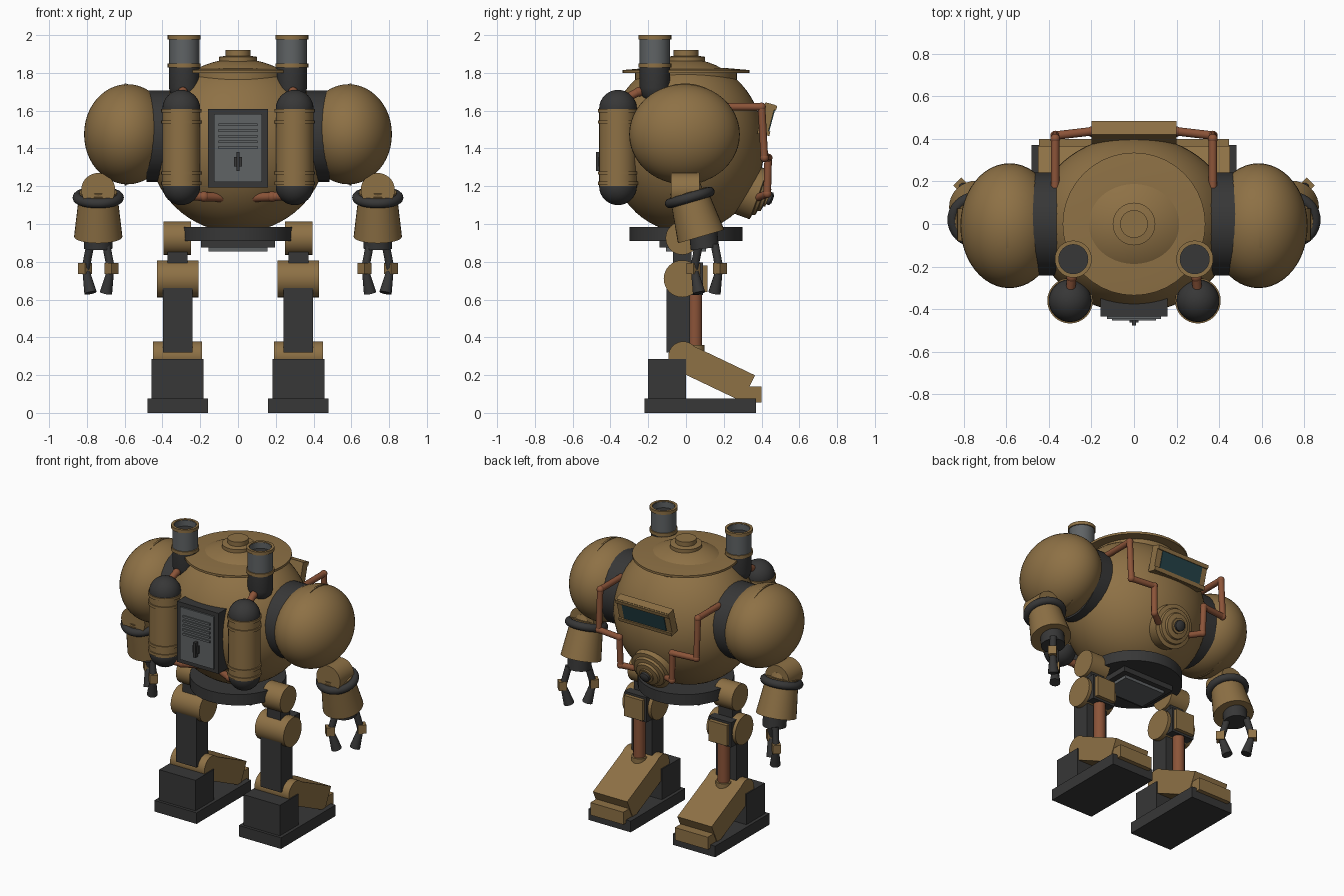
import bpy, bmesh, math
from mathutils import Vector, Matrix

if "Cube" in bpy.data.objects:
    bpy.data.objects.remove(bpy.data.objects["Cube"])


def mat(name, rgb):
    m = bpy.data.materials.new(name)
    m.diffuse_color = (*rgb, 1)
    m.use_nodes = True
    m.node_tree.nodes["Principled BSDF"].inputs["Base Color"].default_value = m.diffuse_color
    return m


BRASS = mat("brass", (0.27, 0.165, 0.06))
DARK = mat("dark iron", (0.038, 0.038, 0.038))
GREY = mat("grey steel", (0.115, 0.125, 0.13))
COPPER = mat("copper", (0.26, 0.088, 0.04))
GLASS = mat("dark glass", (0.018, 0.055, 0.065))


def finish(name, bm, m, matrix=Matrix()):
    bmesh.ops.remove_doubles(bm, verts=bm.verts, dist=1e-5)
    bmesh.ops.recalc_face_normals(bm, faces=bm.faces)
    for f in bm.faces:
        f.smooth = True
    for e in bm.edges:
        e.smooth = len(e.link_faces) == 2 and e.calc_face_angle(0) < math.radians(35)
    bm.transform(matrix)
    me = bpy.data.meshes.new(name)
    bm.to_mesh(me)
    bm.free()
    me.materials.append(m)
    ob = bpy.data.objects.new(name, me)
    bpy.context.collection.objects.link(ob)
    return ob


def aim(loc, axis):
    return Matrix.Translation(loc) @ Vector(axis).to_track_quat('Z', 'Y').to_matrix().to_4x4()


def lathe(name, profile, loc, m, axis=(0, 0, 1), seg=40):
    bm = bmesh.new()
    vs = [bm.verts.new((r, 0, z)) for r, z in profile]
    es = [bm.edges.new(p) for p in zip(vs, vs[1:])]
    bmesh.ops.spin(bm, geom=vs + es, cent=(0, 0, 0), axis=(0, 0, 1), angle=math.tau, steps=seg)
    return finish(name, bm, m, aim(loc, axis))


def rod(name, p, q, r, m, r2=None, seg=32):
    d = Vector(q) - Vector(p)
    r2 = r if r2 is None else r2
    return lathe(name, [(0, 0), (r, 0), (r2, d.length), (0, d.length)], p, m, d, seg)


def ball(name, c, radii, m, seg=48):
    bm = bmesh.new()
    bmesh.ops.create_uvsphere(bm, u_segments=seg, v_segments=seg // 2, radius=1)
    return finish(name, bm, m, Matrix.Translation(c) @ Matrix.Diagonal((*radii, 1)))


def torus(name, c, R, r, m, axis=(0, 0, 1)):
    pts = [(R + r * math.cos(a * math.tau / 12), r * math.sin(a * math.tau / 12)) for a in range(13)]
    return lathe(name, pts, c, m, axis)


def box(name, c, size, m, rot=(0, 'X')):
    bm = bmesh.new()
    bmesh.ops.create_cube(bm, size=1)
    return finish(name, bm, m, Matrix.Translation(c) @ Matrix.Rotation(math.radians(rot[0]), 4, rot[1])
                  @ Matrix.Diagonal((*size, 1)))


def pipe(name, pts, r):
    for p, q in zip(pts, pts[1:]):
        rod(name, p, q, r, COPPER, seg=16)
    for p in pts[1:-1]:
        ball(name + "_joint", p, (r * 1.15,) * 3, COPPER, 16)


# Body, lid and hatch knob
ball("body", (0, 0, 1.415), (0.47, 0.415, 0.46), BRASS, 64)
lathe("lid_flange", [(0, 1.765), (0.27, 1.765), (0.27, 1.8), (0.335, 1.8), (0.335, 1.815), (0.22, 1.825), (0, 1.825)],
      (0, 0, 0), BRASS)
lathe("lid_knob", [(0, 1.85), (0.1, 1.85), (0.1, 1.885), (0.065, 1.89), (0.065, 1.92), (0, 1.92)], (0, 0, 0), BRASS)

# Pelvis
rod("pelvis_ring", (0, 0, 0.91), (0, 0, 0.985), 0.3, DARK)
box("pelvis_plate", (0, 0, 0.895), (0.39, 0.28, 0.04), DARK)
box("pelvis_hatch", (0, 0, 0.87), (0.31, 0.21, 0.03), GREY)

# Door with vents and handle on the -y side
box("door_frame", (0, -0.365, 1.402), (0.315, 0.14, 0.415), DARK)
box("door_panel", (0, -0.42, 1.402), (0.255, 0.05, 0.36), GREY)
for i in range(5):
    box("door_vent", (0, -0.446, 1.405 + 0.03 * i), (0.205, 0.014, 0.014), GREY)
box("door_handle", (0, -0.458, 1.33), (0.018, 0.035, 0.1), DARK)
box("door_handle_hub", (0, -0.45, 1.33), (0.042, 0.025, 0.05), DARK)

# Visor on the +y side, tilted to look down
tilt = Matrix.Translation((0, 0.425, 1.555)) @ Matrix.Rotation(math.radians(-15), 4, 'X')
for name, c, size, m in [("visor_frame", (0, 0, 0), (0.4, 0.055, 0.17), BRASS),
                         ("visor_glass", (0, 0.028, 0), (0.32, 0.008, 0.115), GLASS)]:
    ob = box(name, c, size, m)
    ob.data.transform(tilt)
for z in (0.07, -0.07):
    ob = box("visor_lip", (0, 0.03, z), (0.4, 0.016, 0.025), BRASS)
    ob.data.transform(tilt)

# Stepped round nozzle below the visor
ax = Vector((0, math.cos(math.radians(20)), -math.sin(math.radians(20))))
lathe("nozzle", [(0, -0.1), (0.14, -0.1), (0.14, 0.01), (0.115, 0.015), (0.11, 0.03), (0.085, 0.035),
                 (0.08, 0.05), (0.05, 0.055), (0.05, 0.065), (0, 0.065)], Vector((0, 0.375, 1.16)), BRASS, ax)
lathe("nozzle_tip", [(0, 0.05), (0.035, 0.05), (0.035, 0.08), (0.02, 0.09), (0, 0.09)],
      Vector((0, 0.375, 1.16)), DARK, ax)

for s in (1, -1):
    # Shoulder
    ball("shoulder", (s * 0.585, -0.008, 1.475), (0.23, 0.293, 0.265), BRASS)
    rod("shoulder_seam", (s * 0.59, -0.005, 1.475), (s * 0.602, -0.005, 1.475), 0.27, BRASS)
    rod("shoulder_collar", (s * 0.36, 0, 1.465), (s * 0.485, 0, 1.465), 0.242, DARK)
    torus("shoulder_seal", (s * 0.5, 0, 1.47), 0.2, 0.032, DARK, (1, 0, 0))

    # Arm
    x = s * 0.74
    rod("elbow", (x, -0.08, 1.18), (x, 0.072, 1.18), 0.09, BRASS)
    rod("elbow_link", (x, -0.005, 1.19), (x, 0.03, 1.1), 0.085, BRASS)
    d = Vector((0, 0.28, -0.96)).normalized()
    top = Vector((x, 0.02, 1.14))
    torus("elbow_seal", top, 0.11, 0.026, DARK, d)
    rod("forearm", top - d * 0.03, top + d * 0.215, 0.1, BRASS, 0.128)

    # Hand with two fingers set on a diagonal
    hand = Vector((x, 0.11, 0))
    rod("palm", hand + Vector((0, -0.01, 0.87)), hand + Vector((0, -0.02, 0.96)), 0.075, DARK)
    for k in (1, -1):
        out = Vector((s * k, k, 0)).normalized()
        at = lambda r, z: hand + out * r + Vector((0, 0, z))
        rod("finger_upper", at(0.06, 0.89), at(0.095, 0.76), 0.022, DARK, seg=12)
        box("finger_knuckle", at(0.1, 0.765), (0.052, 0.052, 0.058), BRASS, (45, 'Z'))
        rod("finger_tip", at(0.09, 0.745), at(0.058, 0.635), 0.02, DARK, 0.034, 12)

    # Tank with caps, bands and feed pipes
    t = (s * 0.3, -0.36)
    rod("tank", (*t, 1.2), (*t, 1.61), 0.1, BRASS)
    for z in (1.2, 1.61):
        ball("tank_cap", (*t, z), (0.1, 0.1, 0.1), DARK, 32)
    for z in (1.215, 1.27, 1.54, 1.6):
        rod("tank_band", (*t, z - 0.009), (*t, z + 0.009), 0.107, BRASS)
    pipe("tank_feed", [(s * 0.25, -0.36, 1.15), (s * 0.18, -0.35, 1.145), (s * 0.07, -0.29, 1.14)], 0.024)
    pipe("tank_vent", [(s * 0.3, -0.33, 1.66), (s * 0.292, -0.25, 1.7), (s * 0.285, -0.17, 1.73)], 0.022)

    # Chimney
    c = (s * 0.285, -0.165, 0)
    lathe("chimney_base", [(0, 1.64), (0.045, 1.655), (0.07, 1.68), (0.08, 1.72), (0.08, 1.84), (0, 1.84)], c, DARK)
    lathe("chimney_pipe", [(0.08, 1.83), (0.08, 1.995), (0.068, 1.995), (0.068, 1.92)], c, GREY)
    rod("chimney_throat", (c[0], c[1], 1.9), (c[0], c[1], 1.955), 0.07, DARK)
    for z in (1.84, 1.99):
        lathe("chimney_band", [(0.07, z - 0.012), (0.087, z - 0.012), (0.087, z + 0.01), (0.07, z + 0.01),
                               (0.07, z - 0.012)], c, BRASS)

    # Copper pipe beside the visor
    pipe("side_pipe", [(s * 0.37, 0.17, 1.62), (s * 0.37, 0.4, 1.62), (s * 0.37, 0.415, 1.35),
                       (s * 0.2, 0.435, 1.35), (s * 0.195, 0.43, 1.16), (s * 0.12, 0.38, 1.14)], 0.02)

    # Leg
    lx = s * 0.32
    rod("hip", (s * 0.25, -0.02, 0.925), (s * 0.395, -0.02, 0.925), 0.088, BRASS)
    box("hip_link", (lx, -0.02, 0.82), (0.105, 0.1, 0.12), DARK)
    rod("knee", (s * 0.21, -0.02, 0.71), (s * 0.428, -0.02, 0.71), 0.098, BRASS)
    box("knee_frame", (lx, 0.05, 0.71), (0.17, 0.08, 0.17), DARK)
    box("knee_cap", (lx, 0.085, 0.71), (0.14, 0.06, 0.14), BRASS)
    box("shin", (lx, -0.042, 0.5), (0.156, 0.125, 0.36), DARK)
    rod("shin_piston", (lx, 0.048, 0.3), (lx, 0.048, 0.68), 0.038, COPPER)
    rod("ankle", (s * 0.19, -0.015, 0.3), (s * 0.45, -0.015, 0.3), 0.078, BRASS)
    rod("piston_collar", (lx, 0.048, 0.28), (lx, 0.048, 0.36), 0.05, BRASS)

    # Foot
    box("sole", (lx, 0.075, 0.038), (0.32, 0.59, 0.076), DARK)
    box("heel", (lx, -0.1, 0.18), (0.275, 0.2, 0.21), DARK)
    box("instep", (lx, 0.158, 0.212), (0.26, 0.385, 0.155), BRASS, (-25.5, 'X'))
    box("toe_cap", (lx, 0.345, 0.097), (0.25, 0.11, 0.085), BRASS)
